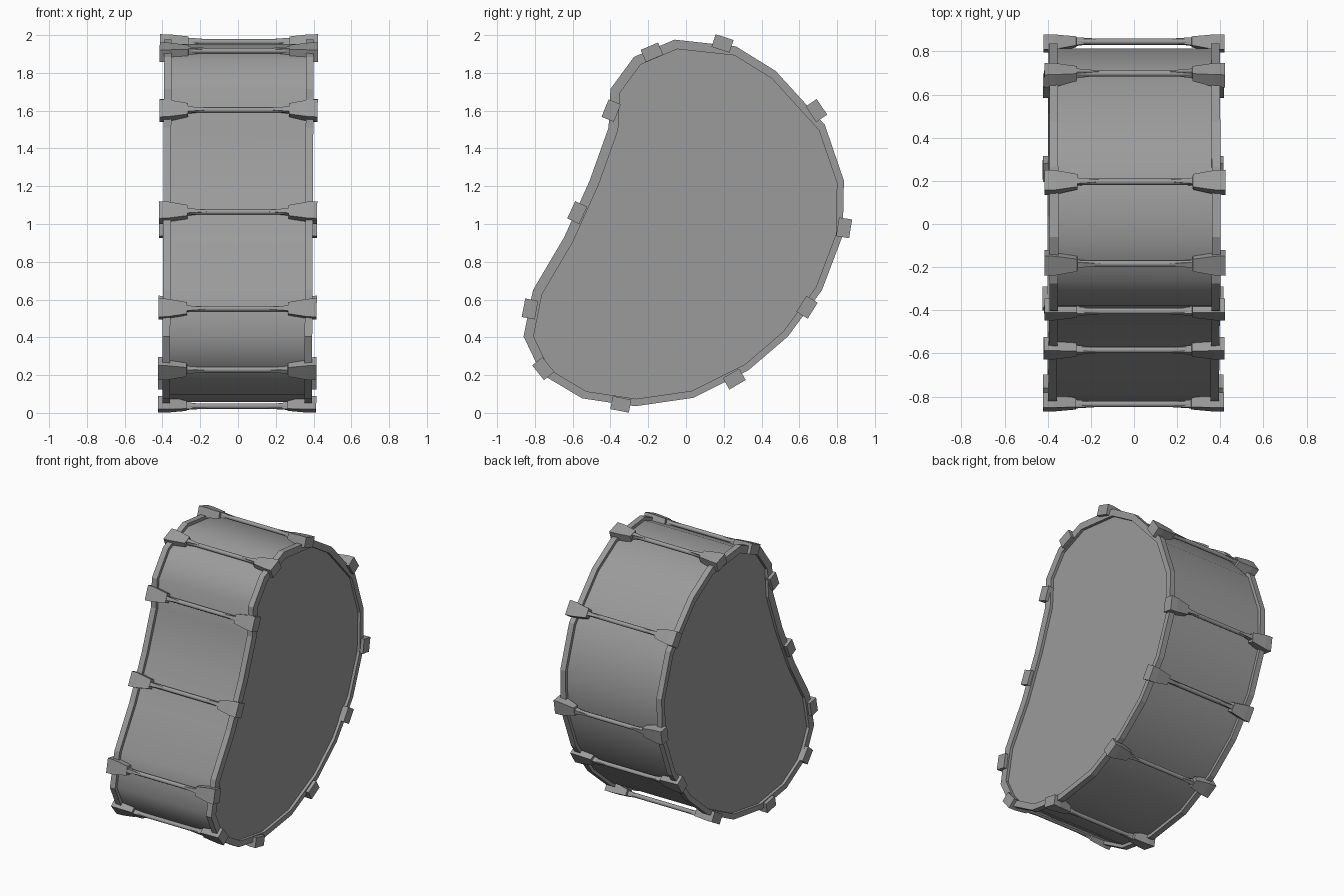
import bpy, bmesh, math
from mathutils import Vector

if "Cube" in bpy.data.objects:
    bpy.data.objects.remove(bpy.data.objects["Cube"])

# Outer hoop outline in (y, z), clockwise from the top
OUT = [Vector(p) for p in [
    (-.06, 1.976), (.265, 1.94), (.475, 1.81), (.735, 1.525), (.836, 1.23),
    (.830, .94), (.72, .65), (.54, .405), (.33, .225), (.04, .08),
    (-.27, .035), (-.55, .077), (-.765, .205), (-.86, .405), (-.81, .65),
    (-.645, .93), (-.51, 1.23), (-.41, 1.51), (-.40, 1.715), (-.275, 1.885)]]

# Lug centre (y, z) and outward angle in degrees
LUGS = [(.193, 1.955, 72), (-.18, 1.908, 113), (-.395, 1.60, 158), (-.575, 1.06, 155),
        (-.825, .55, 169), (-.755, .235, 219), (-.345, .046, 259), (.255, .18, 300),
        (.64, .56, 328), (.836, .98, 351), (.69, 1.60, 34)]

GREY = bpy.data.materials.new("dark_grey")
GREY.diffuse_color = (.33, .33, .33, 1)
GREY.use_nodes = True
GREY.node_tree.nodes["Principled BSDF"].inputs["Base Color"].default_value = GREY.diffuse_color


def inset(dist):
    """Outline moved inwards by dist with mitred corners."""
    res = []
    n = len(OUT)
    for i, p in enumerate(OUT):
        a = (p - OUT[i - 1]).normalized()
        b = (OUT[(i + 1) % n] - p).normalized()
        na, nb = Vector((-a.y, a.x)), Vector((-b.y, b.x))
        m = (na + nb).normalized()
        res.append(p - m * dist / m.dot(na))
    return res


def loft(name, sections, caps=True, closed=False, smooth=None):
    """Skin a list of equal-length rings of 3D points."""
    bm = bmesh.new()
    rings = [[bm.verts.new(p) for p in s] for s in sections]
    n = len(rings[0])
    pairs = list(zip(rings, rings[1:])) + ([(rings[-1], rings[0])] if closed else [])
    for r, s in pairs:
        for i in range(n):
            j = (i + 1) % n
            bm.faces.new((r[i], r[j], s[j], s[i]))
    if caps:
        bm.faces.new(rings[0])
        bm.faces.new(rings[-1])
    bmesh.ops.recalc_face_normals(bm, faces=bm.faces)
    me = bpy.data.meshes.new(name)
    bm.to_mesh(me)
    bm.free()
    me.materials.append(GREY)
    ob = bpy.data.objects.new(name, me)
    bpy.context.collection.objects.link(ob)
    if smooth:
        bpy.ops.object.select_all(action='DESELECT')
        ob.select_set(True)
        bpy.context.view_layer.objects.active = ob
        bpy.ops.object.shade_smooth_by_angle(angle=math.radians(smooth))
    return ob


def at(x, pts):
    """Place (y, z) points at x, with the drum's very slight sideways lean."""
    return [(x + .005 * (p.y - 1), p.x, p.y) for p in pts]


# Drum shell with the two flat heads as its caps, recessed in the hoops
shell_line = inset(.022)
loft("shell_and_heads", [at(-.376, shell_line), at(.376, shell_line)], smooth=50)

# Rim hoops, one per side
inner = [p + Vector((.007, -.005)) for p in inset(.044)]
for side, s in (("left", -1), ("right", 1)):
    loft("hoop_" + side, [at(s * .356, OUT), at(s * .396, OUT),
                          at(s * .396, inner), at(s * .356, inner)],
         caps=False, closed=True)

# Claw lugs at both hoops, with a tension rod between each pair
for k, (y, z, deg) in enumerate(LUGS, 1):
    a = math.radians(deg)
    nrm, tan = Vector((math.cos(a), math.sin(a))), Vector((-math.sin(a), math.cos(a)))
    c = Vector((y, z))

    def rect(x, lo, hi, w):
        return at(x, [c + nrm * r + tan * t for r, t in
                      ((lo, -w), (hi, -w), (hi, w), (lo, w))])

    # block over the hoop, tapered neck, then a slim spike along the rod
    for side, s in (("left", -1), ("right", 1)):
        loft(f"lug_{side}_{k}", [rect(s * .419, -.034, .036, .05),
                                 rect(s * .37, -.034, .036, .048),
                                 rect(s * .268, -.012, .030, .031),
                                 rect(s * .267, -.008, .028, .014),
                                 rect(s * .14, .005, .022, .003)])
    rod = [c + nrm * (.01 + .015 * math.cos(t)) + tan * .015 * math.sin(t)
           for t in (math.tau * i / 8 for i in range(8))]
    loft(f"tension_rod_{k}", [at(-.29, rod), at(.29, rod)], smooth=60)
